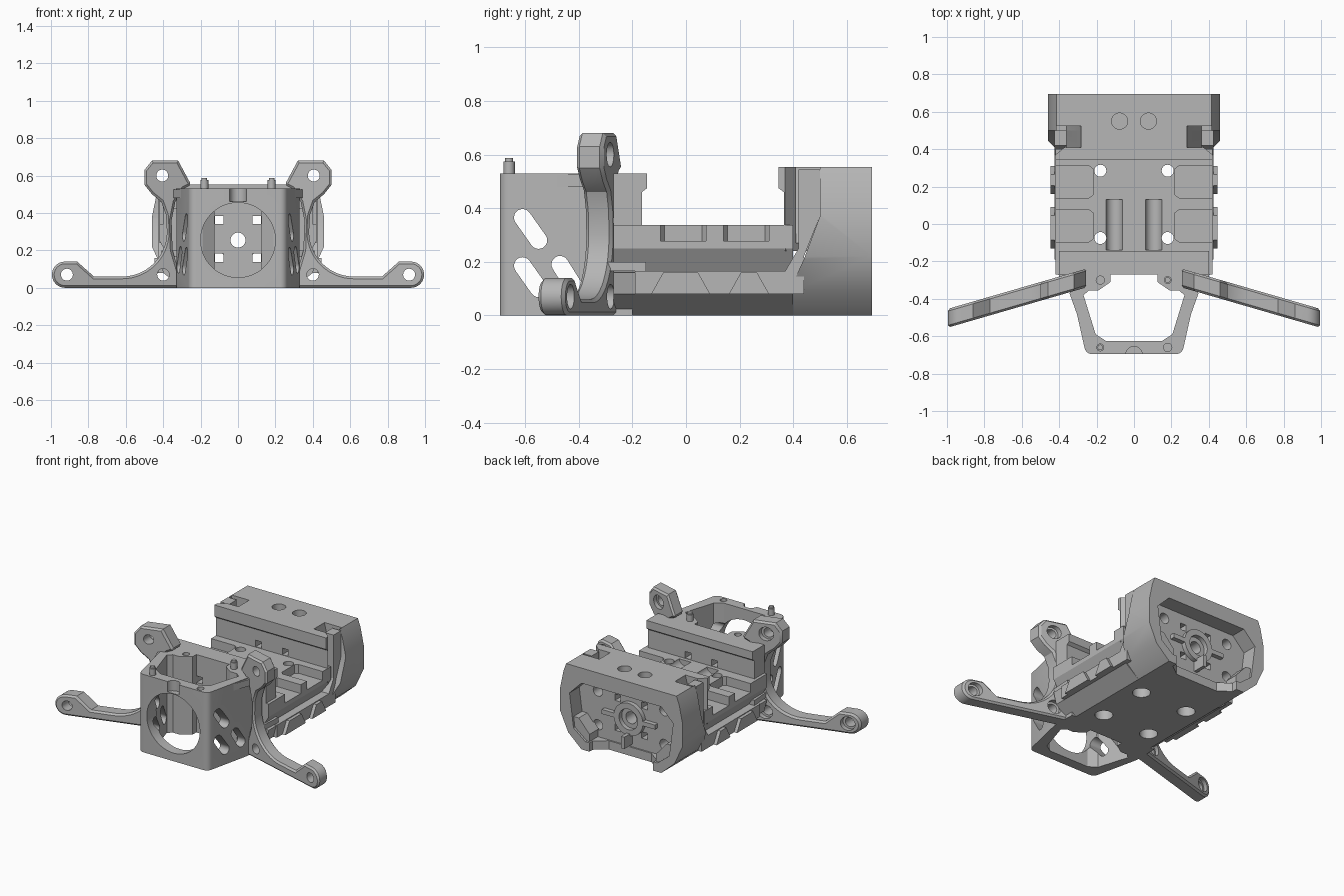
import bpy, bmesh, math

old = bpy.data.objects.get("Cube")
if old:
    bpy.data.objects.remove(old, do_unlink=True)

grey = bpy.data.materials.new("mid_grey")
grey.use_nodes = True
grey.diffuse_color = (0.47, 0.47, 0.47, 1)
grey.node_tree.nodes["Principled BSDF"].inputs["Base Color"].default_value = (0.47, 0.47, 0.47, 1)


def prism(name, pts, axis, a, b):
    """Extrude a closed 2D outline along an axis from a to b."""
    place = {"x": lambda p, d: (d, p[0], p[1]),
             "y": lambda p, d: (p[0], d, p[1]),
             "z": lambda p, d: (p[0], p[1], d)}[axis]
    bm = bmesh.new()
    low = [bm.verts.new(place(p, a)) for p in pts]
    high = [bm.verts.new(place(p, b)) for p in pts]
    bm.faces.new(low)
    bm.faces.new(high[::-1])
    n = len(pts)
    for i in range(n):
        j = (i + 1) % n
        bm.faces.new((low[i], high[i], high[j], low[j]))
    bmesh.ops.recalc_face_normals(bm, faces=bm.faces)
    mesh = bpy.data.meshes.new(name)
    bm.to_mesh(mesh)
    bm.free()
    ob = bpy.data.objects.new(name, mesh)
    bpy.context.scene.collection.objects.link(ob)
    mesh.materials.append(grey)
    return ob


def arc(cx, cy, r, start, end, n=16):
    return [(cx + r * math.cos(math.radians(start + (end - start) * i / n)),
             cy + r * math.sin(math.radians(start + (end - start) * i / n))) for i in range(n + 1)]


def circle(cx, cy, r, n=28):
    return arc(cx, cy, r, 0, 360, n)[:-1]


def rect(x0, x1, y0, y1):
    return [(x0, y0), (x1, y0), (x1, y1), (x0, y1)]


def capsule(p, q, r):
    t = math.degrees(math.atan2(q[1] - p[1], q[0] - p[0]))
    return arc(*p, r, t + 90, t + 270, 10) + arc(*q, r, t - 90, t + 90, 10)


def both(half):
    """Mirror a right-hand outline, listed from bottom to top, across zero."""
    return half + [(-x, y) for x, y in reversed(half)]


def apply(ob, mod):
    bpy.context.view_layer.objects.active = ob
    bpy.ops.object.modifier_apply(modifier=mod.name)


def cut(ob, pts, axis, a, b):
    """Subtract an extruded outline and discard the cutter."""
    cutter = prism("cutter", pts, axis, a, b)
    cutter.hide_render = True
    mod = ob.modifiers.new("cut", "BOOLEAN")
    mod.operation = "DIFFERENCE"
    mod.solver = "EXACT"
    mod.object = cutter
    apply(ob, mod)
    bpy.data.objects.remove(cutter, do_unlink=True)


def tunnels(ob):
    """Shaft hole and four square ports running front to back."""
    cut(ob, circle(0, 0.255, 0.04), "y", -0.45, 0.85)
    for s in (-1, 1):
        for z in (0.16, 0.363):
            cut(ob, rect(s * 0.1 - 0.022, s * 0.1 + 0.022, z - 0.022, z + 0.022), "y", -0.45, 0.85)


# Tray with a flat deck, undercut sides and chamfered belly
tray = prism("tray", both([(0.30, 0), (0.40, 0.08), (0.42, 0.16), (0.37, 0.165), (0.42, 0.25),
                           (0.42, 0.338)]), "y", -0.27, 0.40)
tunnels(tray)
for s in (-1, 1):
    cut(tray, circle(s * 0.105, 0.345, 0.045), "y", -0.14, 0.13)
    for y in (-0.01, 0.225):
        # Side pockets open through the edge of the deck
        cut(tray, [(s * x, y + d) for x, d in ((0.22, -0.07), (0.24, -0.085), (0.37, -0.085), (0.5, -0.085),
                                               (0.5, 0.085), (0.37, 0.085), (0.24, 0.085), (0.22, 0.07))],
            "z", 0.278, 0.5)
    for y in (-0.075, 0.285):
        cut(tray, circle(s * 0.18, y, 0.032), "z", -0.1, 0.5)
        cut(tray, circle(s * 0.18, y, 0.056), "z", -0.1, 0.1)

# Bulkhead between the front box and the tray
bulkhead = prism("bulkhead", [(-0.27, 0.25), (-0.165, 0.25), (-0.165, 0.46), (-0.145, 0.475),
                              (-0.145, 0.53), (-0.27, 0.53)], "x", -0.4, 0.4)
tunnels(bulkhead)

# Hollow tapered front box
outer = [(-0.33, -0.2), (-0.33, -0.37)] + arc(-0.225, -0.655, 0.04, 190, 270, 6)
outer += [(-x, y) for x, y in reversed(outer)]
front_box = prism("front_box", outer, "z", 0, 0.53)
inner = [(0.15, -0.625), (0.205, -0.59), (0.27, -0.38), (0.24, -0.355), (0.19, -0.355), (0.125, -0.31),
         (0.125, -0.27)]
cut(front_box, both(inner), "z", -0.1, 0.7)
cut(front_box, circle(0, 0.255, 0.2, 48), "y", -0.8, -0.5)
cut(front_box, circle(0, -0.70, 0.045), "z", 0.46, 0.7)
for p, q in (((-0.61, 0.365), (-0.55, 0.28)), ((-0.61, 0.185), (-0.55, 0.10)), ((-0.47, 0.19), (-0.42, 0.11))):
    cut(front_box, capsule(p, q, 0.032), "x", -0.6, 0.6)
tunnels(front_box)
for x, y in ((0.18, -0.66), (-0.18, -0.30)):
    cut(front_box, circle(x, y, 0.022), "z", 0.45, 0.6)
for x, y in ((-0.18, -0.66), (0.18, -0.30)):
    prism("locating_pin", circle(x, y, 0.021, 20), "z", 0.5, 0.575)
    prism("pin_tip", circle(x, y, 0.015, 20), "z", 0.57, 0.587)

# Arms: one swept plate per side with an upright horn and a low foot
profile = [(0.28, 0)] + arc(0.925, 0.07, 0.07, 270, 450, 16) + [(0.86, 0.14), (0.77, 0.06)]
profile += arc(0.62, 0.30, 0.24, 270, 180, 14)
profile += [(0.385, 0.39), (0.41, 0.46), (0.46, 0.5), (0.5, 0.55), (0.5, 0.63), (0.46, 0.68), (0.32, 0.68),
            (0.25, 0.55), (0.29, 0.53), (0.335, 0.46), (0.355, 0.36), (0.35, 0.2), (0.32, 0.1), (0.28, 0.05)]
for side, s in (("left", 1), ("right", -1)):
    arm = prism("arm_" + side, [(s * x, z) for x, z in profile], "y", -0.05, 0.05)
    bevel = arm.modifiers.new("chamfer", "BEVEL")
    bevel.width = 0.012
    bevel.segments = 1
    bevel.limit_method = "ANGLE"
    bevel.angle_limit = math.radians(70)
    apply(arm, bevel)
    for x, z in ((0.915, 0.07), (0.405, 0.60), (0.40, 0.07)):
        cut(arm, circle(s * x, z, 0.032), "y", -0.2, 0.2)
        cut(arm, circle(s * x, z, 0.046), "y", 0.02, 0.2)
    for v in arm.data.vertices:
        v.co.y += -0.337 - 0.29 * (abs(v.co.x) - 0.42)
    # Gussets tying the arm to the box and bulkhead
    prism("horn_gusset_" + side, [(s * x, z) for x, z in ((0.25, 0.42), (0.35, 0.42), (0.34, 0.528), (0.25, 0.528))],
          "y", -0.31, -0.18)
    prism("box_gusset_" + side, [(s * 0.27, -0.58), (s * 0.345, -0.37), (s * 0.3, -0.3)], "z", 0.48, 0.525)
    prism("arm_root_" + side, [(s * 0.28, -0.34), (s * 0.40, -0.31), (s * 0.41, -0.15), (s * 0.28, -0.15)],
          "z", 0.165, 0.2)

    # Side rail that bends upward at the rear, with raised grips
    xs = sorted((s * 0.36, s * 0.425))
    prism("side_rail_" + side, [(-0.19, 0.08), (0.44, 0.08), (0.44, 0.22), (0.5, 0.37), (0.5, 0.545), (0.42, 0.545),
                                (0.42, 0.25), (0.37, 0.165), (-0.19, 0.165)], "x", *xs)
    xs = sorted((s * 0.4, s * 0.447))
    for a, b in ((-0.13, 0.09), (0.16, 0.31)):
        prism("rail_grip_" + side, [(a, 0.08), (b, 0.08), (b - 0.045, 0.16), (a + 0.045, 0.16)], "x", *xs)

# Rear block neck, stepped at the front and tapering behind the front lip
neck = prism("rear_neck", both([(0.42, 0.345), (0.42, 0.37), (0.36, 0.42), (0.36, 0.50)]), "z", 0.24, 0.553)
cut(neck, [(0.3, 0.1), (0.365, 0.1), (0.365, 0.46), (0.345, 0.475), (0.3, 0.475)], "x", -0.6, 0.6)
tunnels(neck)

# Rear shell with faceted flanks and an open back and lower edge
shell = prism("rear_shell", both([(0.30, 0), (0.40, 0.09), (0.46, 0.22), (0.46, 0.38), (0.435, 0.5),
                                  (0.415, 0.553)]), "y", 0.40, 0.695)
cut(shell, [(0.39, 0.1), (0.44, 0.21), (0.5, 0.37), (0.5, 0.6), (0.39, 0.6)], "x", -0.6, 0.6)
cut(shell, both([(0.27, 0.06), (0.36, 0.13), (0.39, 0.36), (0.30, 0.45)]), "y", 0.59, 0.8)
cut(shell, [(-0.24, 0.8), (-0.24, 0.66), (-0.16, 0.6), (0.16, 0.6), (0.24, 0.66), (0.24, 0.8)], "z", -0.1, 0.1)
tunnels(shell)
for s in (-1, 1):
    cut(shell, circle(s * 0.077, 0.55, 0.043), "z", 0.47, 0.7)
    # Steep pockets beside the rails
    for ob in (neck, shell):
        cut(ob, [(s * 0.28, 0.6), (s * 0.285, 0.54), (s * 0.36, 0.27), (s * 0.415, 0.27), (s * 0.415, 0.6)],
            "y", 0.41, 0.525)
    for z in (0.14, 0.37):
        cut(shell, circle(s * 0.25, z, 0.035), "y", 0.5, 0.7)

# Motor seat, ribs and lugs inside the rear opening
seat = prism("motor_seat", circle(0, 0.255, 0.11, 36), "y", 0.58, 0.62)
cut(seat, circle(0, 0.255, 0.07), "y", 0.5, 0.7)
prism("lower_seat_rib", rect(-0.012, 0.012, 0.08, 0.16), "y", 0.58, 0.68)
for s in (-1, 1):
    prism("rear_lug", [(s * x, z) for x, z in ((0.25, 0.05), (0.37, 0.12), (0.37, 0.2), (0.33, 0.2), (0.25, 0.11))],
          "y", 0.58, 0.68)
    prism("seat_rib", rect(*sorted((s * 0.1, s * 0.2)), 0.24, 0.27), "y", 0.58, 0.62)

# Smooth curved walls while keeping hard edges
bpy.ops.object.select_all(action="DESELECT")
for ob in bpy.context.scene.objects:
    if ob.type == "MESH":
        ob.select_set(True)
        bpy.context.view_layer.objects.active = ob
bpy.ops.object.shade_smooth_by_angle(angle=math.radians(25))
